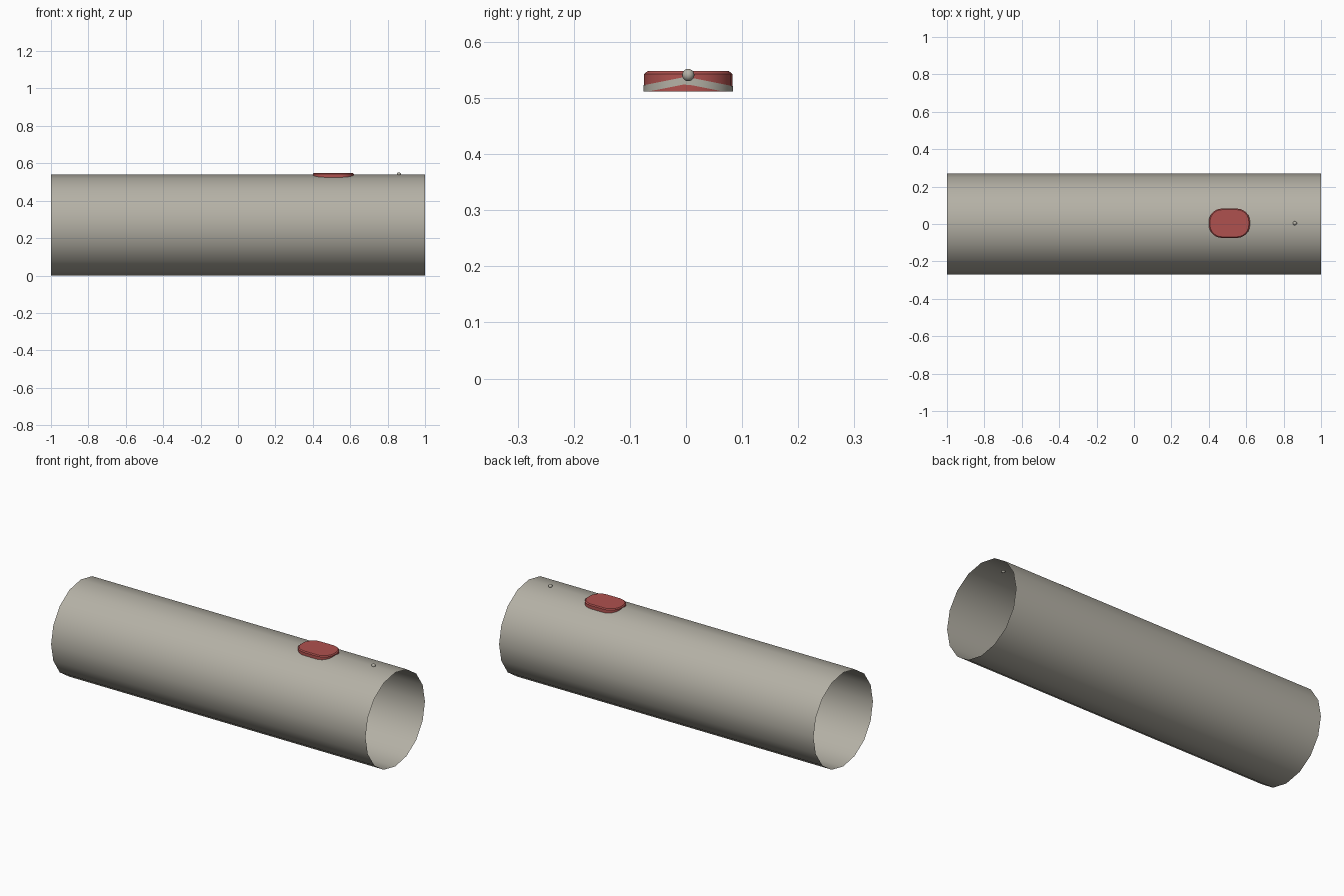
import bpy, bmesh, math

if "Cube" in bpy.data.objects:
    bpy.data.objects.remove(bpy.data.objects["Cube"])

R = 0.27            # tube radius
CX, CY = 0.51, 0.004  # centre of the red button


def material(name, rgb):
    m = bpy.data.materials.new(name)
    m.diffuse_color = (*rgb, 1)
    m.use_nodes = True
    m.node_tree.nodes["Principled BSDF"].inputs["Base Color"].default_value = m.diffuse_color
    return m


grey = material("warm_grey", (0.46, 0.44, 0.38))
red = material("muted_red", (0.43, 0.083, 0.077))


def finish(ob, name, mat):
    ob.name = name
    ob.data.materials.append(mat)
    bpy.ops.object.select_all(action='DESELECT')
    ob.select_set(True)
    bpy.context.view_layer.objects.active = ob
    bpy.ops.object.transform_apply(location=True, rotation=True, scale=True)
    bpy.ops.object.shade_smooth_by_angle(angle=math.radians(30))


def outline(grow, steps=6, hx=0.11, hy=0.0785, r=0.07):
    """Rounded rectangle, offset outward by grow."""
    pts = []
    for k, (sx, sy) in enumerate([(1, 1), (-1, 1), (-1, -1), (1, -1)]):
        for i in range(steps + 1):
            a = math.pi / 2 * (k + i / steps)
            pts.append((CX + sx * (hx - r) + (r + grow) * math.cos(a),
                        CY + sy * (hy - r) + (r + grow) * math.sin(a)))
    return pts


def loft(rings, caps):
    bm = bmesh.new()
    loops = [[bm.verts.new(p) for p in ring] for ring in rings]
    n = len(loops[0])
    for lo, hi in zip(loops, loops[1:]):
        for i in range(n):
            j = (i + 1) % n
            bm.faces.new((lo[i], lo[j], hi[j], hi[i]))
    if caps:
        bm.faces.new(loops[0][::-1])
        bm.faces.new(loops[-1])
    me = bpy.data.meshes.new("part")
    bm.to_mesh(me)
    bm.free()
    ob = bpy.data.objects.new("part", me)
    bpy.context.collection.objects.link(ob)
    return ob


# open-ended 16-sided tube lying along x
bpy.ops.mesh.primitive_cylinder_add(vertices=16, radius=R, depth=2, end_fill_type='NOTHING',
                                    location=(0, 0, R), rotation=(0, math.pi / 2, 0))
finish(bpy.context.object, "tube", grey)

# red button with a chamfered top edge
levels = [(0, 0.512), (0, 0.543), (-0.006, 0.548)]
button = loft([[(x, y, z) for x, y in outline(g)] for g, z in levels], True)
finish(button, "button", red)


# grey collar round the button, hanging just inside the tube wall
def wall(y):
    return 2 * R - 0.002 - 0.2 * abs(y)


edge = outline(0.001)
collar = loft([[(x, y, max(0.512, wall(y) - 0.013)) for x, y in edge],
               [(x, y, wall(y)) for x, y in edge]], False)
finish(collar, "button_collar", grey)

# small indicator bead near the right end
bpy.ops.mesh.primitive_uv_sphere_add(segments=16, ring_count=8, radius=0.011,
                                     location=(0.86, 0.004, 0.541))
finish(bpy.context.object, "bead", grey)
